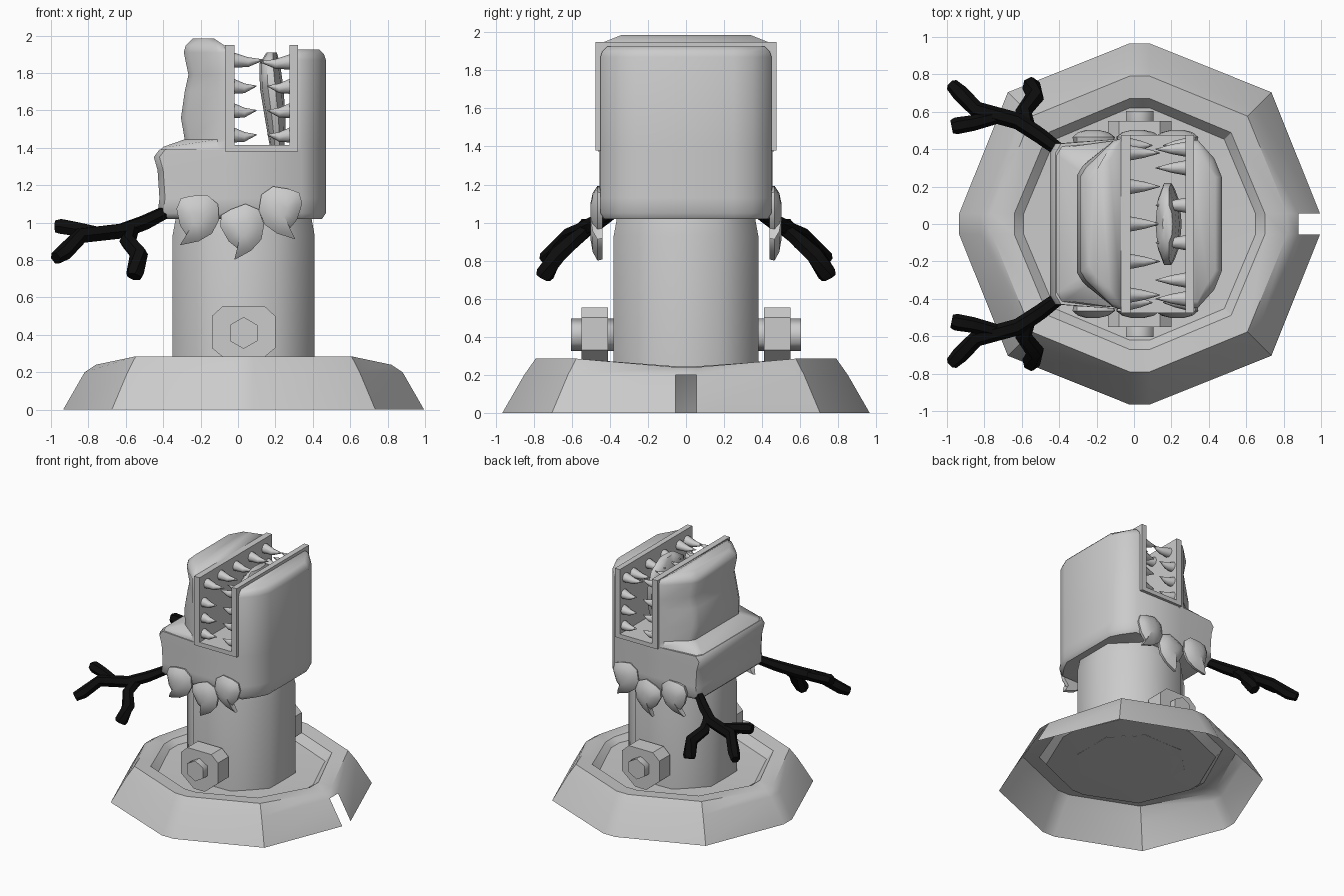
import bpy, bmesh, math
from mathutils import Vector, Matrix

if "Cube" in bpy.data.objects:
    bpy.data.objects.remove(bpy.data.objects["Cube"])


def material(name, value):
    m = bpy.data.materials.new(name)
    m.diffuse_color = (value, value, value, 1)
    m.use_nodes = True
    m.node_tree.nodes["Principled BSDF"].inputs["Base Color"].default_value = m.diffuse_color
    return m


GREY, BLACK = material("stone grey", 0.6), material("charcoal black", 0.004)


def finish(bm, name, mat=GREY, angle=40):
    bmesh.ops.recalc_face_normals(bm, faces=bm.faces)
    me = bpy.data.meshes.new(name)
    bm.to_mesh(me)
    bm.free()
    ob = bpy.data.objects.new(name, me)
    bpy.context.collection.objects.link(ob)
    me.materials.append(mat)
    bpy.ops.object.select_all(action='DESELECT')
    bpy.context.view_layer.objects.active = ob
    ob.select_set(True)
    bpy.ops.object.shade_smooth_by_angle(angle=math.radians(angle))
    return ob


def loft(bm, rings, caps=(True, True), skip=()):
    """Bridge equal-sized closed rings of points; skip holds (band, segment) pairs."""
    vs = [[bm.verts.new(p) for p in r] for r in rings]
    n = len(vs[0])
    for i in range(len(vs) - 1):
        for j in range(n):
            if (i, j) not in skip:
                k = (j + 1) % n
                bm.faces.new((vs[i][j], vs[i][k], vs[i + 1][k], vs[i + 1][j]))
    if caps[0]:
        bm.faces.new(vs[0])
    if caps[1]:
        bm.faces.new(vs[-1])


def mirror_y(half, z):
    """Closed ring at height z from its +y half."""
    return [(x, y, z) for x, y in half] + [(x, -y, z) for x, y in reversed(half)]


def box(bm, x0, x1, y0, y1, z0, z1):
    loft(bm, [[(x0, y0, z), (x1, y0, z), (x1, y1, z), (x0, y1, z)] for z in (z0, z1)])


CX = 0.03


# Base: eight-sided hollow foot with blunt cardinal corners and a slit at +x
def base_ring(r, z, dip=0):
    pts = []
    for k in range(4):
        rot = Matrix.Rotation(k * math.pi / 2, 3, 'Z')
        h = z - (dip if k % 2 == 0 else 0)
        for p in ((r, -.055, h), (r, .055, h), (.73 * r, .73 * r, z)):
            pts.append(rot @ Vector(p) + Vector((CX, 0, 0)))
    return pts


bm = bmesh.new()
loft(bm, [base_ring(.965, 0), base_ring(.85, .2), base_ring(.79, .285, .045),
          base_ring(.67, .275, .03), base_ring(.62, .21), base_ring(.36, .2)],
     caps=(False, True), skip={(0, 0)})
finish(bm, "base", angle=32)


# Column: octagonal post
def post_ring(r, z):
    c = r * .45
    half = [(CX + r, c), (CX + c, r), (CX - c, r), (CX - r, c)]
    return mirror_y(half, z)


bm = bmesh.new()
loft(bm, [post_ring(.38, .2), post_ring(.38, .93), post_ring(.36, 1.04)])
finish(bm, "column", angle=50)

# Brackets with pivot bolts, front and back
for s, side in ((-1, "front"), (1, "back")):
    bm = bmesh.new()
    prof = [(-.05, .23), (.05, .23), (.17, .33), (.17, .5), (.11, .555),
            (-.11, .555), (-.17, .5), (-.17, .33)]
    loft(bm, [[(CX + x, s * y, z) for x, z in prof] for y in (.41, .55)])
    finish(bm, side + "_bracket", angle=30)
    bm = bmesh.new()
    loft(bm, [[(CX + r * math.sin(a * math.pi / 3), s * y, .41 + r * math.cos(a * math.pi / 3))
               for a in range(6)] for y, r in ((.35, .05), (.38, .085), (.605, .085))])
    finish(bm, side + "_bolt", angle=65)


# Head, lower part: full width block under the mouth
def low_ring(z, xl, yl, inset=0):
    i = inset
    return mirror_y([(.47 - i, .25), (.43 - i, .35 - i), (.34, .45 - i), (-.08, .455 - i),
                     (xl + .03, yl - i), (xl + i, yl - .05)], z)


bm = bmesh.new()
loft(bm, [low_ring(1.02, -.42, .42, .02), low_ring(1.05, -.43, .43), low_ring(1.13, -.42, .43),
          low_ring(1.28, -.43, .43), low_ring(1.35, -.45, .43), low_ring(1.39, -.42, .43)])
finish(bm, "head_lower", angle=50)


# Head, left jaw: tapered hump behind the mouth
def jaw_ring(z, xl, yl, xr=-.06, yr=.46):
    return mirror_y([(xr, yr), (xr - .05, yr - .015), (xl + .03, yl), (xl, yl - .05)], z)


bm = bmesh.new()
loft(bm, [jaw_ring(1.37, -.435, .42), jaw_ring(1.405, -.40, .41), jaw_ring(1.445, -.285, .33),
          jaw_ring(1.56, -.305, .31), jaw_ring(1.7, -.285, .3), jaw_ring(1.79, -.265, .3),
          jaw_ring(1.91, -.29, .3), jaw_ring(1.945, -.28, .3, -.07, .44),
          jaw_ring(1.985, -.24, .27, -.13, .34)])
finish(bm, "left_jaw", angle=50)

# Head, right jaw: rounded slab with a grooved top
bm = bmesh.new()


def right_ring(z, i=0):
    return mirror_y([(.47 - i, .25), (.43 - i, .35 - i), (.34, .45 - i), (.30, .45 - i)], z)


loft(bm, [right_ring(1.37), right_ring(1.87), right_ring(1.9, .01), right_ring(1.925, .035)])
finish(bm, "right_jaw", angle=50)

# Mouth frame: two side plates and a sill running front to back
bm = bmesh.new()
box(bm, -.07, -.02, -.475, .475, 1.38, 1.95)
box(bm, .275, .32, -.475, .475, 1.38, 1.95)
box(bm, -.02, .275, -.475, .475, 1.38, 1.415)
finish(bm, "mouth_frame")


# Teeth: slightly drooping spikes on both plates
def tooth(bm, x, y, z, dx):
    rings = []
    for t, r in ((0, .042), (.5, .026), (1, .002)):
        rings.append([(x + dx * t, y + r * math.cos(a * math.pi / 4),
                       z - .012 * math.sin(t * math.pi) + r * math.sin(a * math.pi / 4))
                      for a in range(8)])
    loft(bm, rings)


bm = bmesh.new()
for y in (-.38, -.2, 0, .2, .38):
    tooth(bm, -.03, y, 1.87, .17)
for y in (-.4, -.3, -.1, .1, .3, .4):
    tooth(bm, .285, y, 1.86, -.17)
for y in (-.42, .42):
    for z in (1.47, 1.6, 1.73):
        tooth(bm, -.03, y, z, .13)
        tooth(bm, .285, y, z, -.13)
finish(bm, "teeth", angle=50)

# Tongue: upright leaf inside the mouth
bm = bmesh.new()
rings = []
for z, w, xc in ((1.4, .14, .21), (1.55, .2, .2), (1.72, .23, .18), (1.85, .2, .17), (1.91, .1, .18)):
    rings.append([(xc + .055 * math.cos(a * math.pi / 5) * w / .2,
                   w * math.sin(a * math.pi / 5), z) for a in range(10)])
loft(bm, rings)
finish(bm, "tongue", angle=50)

# Collar leaves: three domed drops with curled tips on each side
DROP = [(-.06, .11), (.02, .14), (.09, .11), (.12, .03), (.105, -.05), (.05, -.11),
        (-.04, -.16), (-.02, -.10), (-.07, -.06), (-.115, .02), (-.11, .08)]
for s, side in ((-1, "front"), (1, "back")):
    for i, (x, z, flip, turn) in enumerate(((-.225, 1.02, 1, -.3), (.02, .96, 1, 0), (.235, 1.06, -1, .2))):
        bm = bmesh.new()
        rings = []
        for k, y in ((.96, .44), (1, .465), (.72, .49), (.3, .502)):
            ring = []
            for px, pz in DROP:
                px, pz = px * k * flip, pz * k
                c, n = math.cos(turn), math.sin(turn)
                ring.append((x + px * c - pz * n, s * y, z + px * n + pz * c))
            rings.append(ring)
        loft(bm, rings)
        finish(bm, f"{side}_leaf_{i + 1}", angle=45)


# Twig arms: forked six-sided branches
def twig(bm, pts, radii):
    pts = [Vector(p) for p in pts]
    rings = []
    for i, p in enumerate(pts):
        d = pts[min(i + 1, len(pts) - 1)] - pts[max(i - 1, 0)]
        u = d.cross(Vector((0, 0, 1))).normalized()
        v = d.cross(u).normalized()
        rings.append([p + radii[i] * (u * math.cos(a * math.pi / 3) + v * math.sin(a * math.pi / 3))
                      for a in range(6)])
    loft(bm, rings)


for s, side in ((-1, "front"), (1, "back")):
    bm = bmesh.new()
    for path, radii in (
            ([(-.38, .38, 1.06), (-.5, .47, 1.0), (-.62, .55, .955), (-.84, .61, .93), (-.93, .7, .84), (-.975, .745, .81)],
             (.035, .042, .045, .045, .045, .035)),
            ([(-.72, .575, .94), (-.86, .54, .965), (-.95, .525, .98), (-.975, .52, .98)], (.035, .042, .045, .036)),
            ([(-.56, .51, .97), (-.59, .6, .9), (-.53, .68, .83), (-.55, .74, .73), (-.555, .75, .71)],
             (.035, .045, .05, .05, .04))):
        twig(bm, [(x, s * y, z) for x, y, z in path], radii)
    finish(bm, side + "_twig_arm", BLACK, 50)
